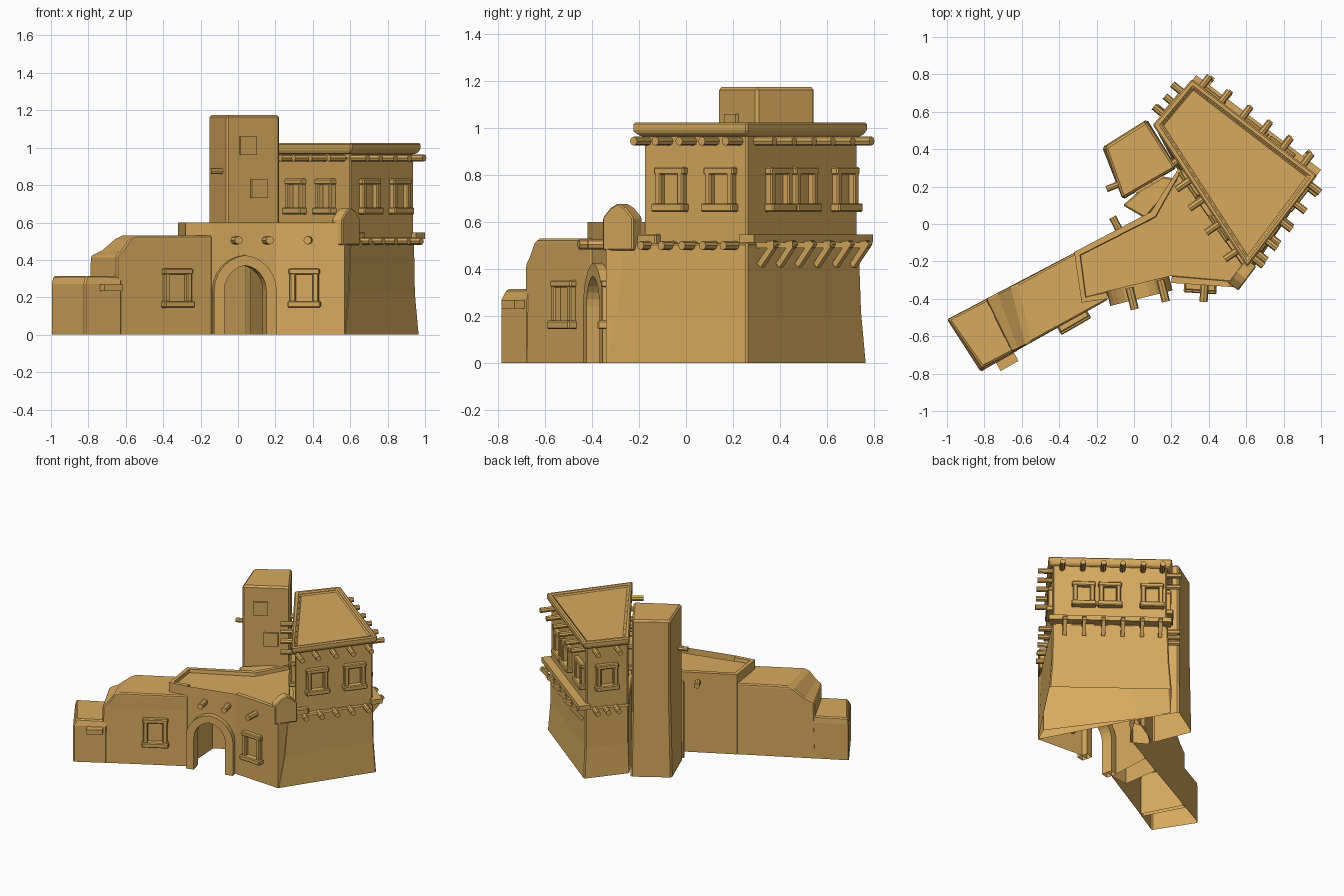
import bpy, bmesh, math
from mathutils import Matrix, Vector

cube = bpy.data.objects.get("Cube")
if cube:
    bpy.data.objects.remove(cube, do_unlink=True)

clay = bpy.data.materials.new("sand_clay")
clay.use_nodes = True
clay.diffuse_color = (0.68, 0.40, 0.11, 1)
clay.node_tree.nodes["Principled BSDF"].inputs["Base Color"].default_value = (0.68, 0.40, 0.11, 1)


def finish(name, bm, bevel=0):
    mesh = bpy.data.meshes.new(name)
    bm.to_mesh(mesh)
    bm.free()
    mesh.materials.append(clay)
    obj = bpy.data.objects.new(name, mesh)
    bpy.context.collection.objects.link(obj)
    if bevel:
        mod = obj.modifiers.new("worn_edges", "BEVEL")
        mod.width, mod.segments = bevel, 1
        mod.limit_method, mod.angle_limit = "ANGLE", math.radians(35)
    return obj


def loft(name, rings, recess=None, floor=False, skip=None, bevel=0.008):
    """Stack counter-clockwise outlines (z, points) into a shell with a sunken roof."""
    bm = bmesh.new()
    loops = [[bm.verts.new((x, y, z)) for x, y in pts] for z, pts in rings]
    n = len(loops[0])
    for low, high in zip(loops, loops[1:]):
        for i in range(n):
            if i != skip:
                j = (i + 1) % n
                bm.faces.new((low[i], low[j], high[j], high[i]))
    top = bm.faces.new(loops[-1])
    if floor:
        bm.faces.new(loops[0][::-1])
    bm.normal_update()
    if recess:
        width, depth = recess
        bmesh.ops.inset_region(bm, faces=[top], thickness=width)
        rim = bmesh.ops.inset_region(bm, faces=[top], thickness=0.004)
        for v in top.verts:
            v.co.z -= depth
    return finish(name, bm, bevel)


def wall(p, q):
    """Frame of a wall: x along it, -y outward, z up."""
    d = (Vector(q) - Vector(p)).normalized()
    m = Matrix(((d.x, -d.y, 0, p[0]), (d.y, d.x, 0, p[1]), (0, 0, 1, 0), (0, 0, 0, 1)))
    return m, (Vector(q) - Vector(p)).length


def add_box(bm, m, centre, size, tilt=0):
    local = Matrix.Translation(centre) @ Matrix.Rotation(tilt, 4, "X") @ Matrix.Diagonal((*size, 1))
    bmesh.ops.create_cube(bm, size=1, matrix=m @ local)


def beams(name, p, q, spots, z, length=0.1, radius=0.019, sink=0.03):
    m, span = wall(p, q)
    bm = bmesh.new()
    for t in spots:
        local = Matrix.Translation((t * span, (sink - length) / 2, z)) @ Matrix.Rotation(math.pi / 2, 4, "X")
        bmesh.ops.create_cone(bm, cap_ends=True, segments=8, radius1=radius, radius2=radius,
                              depth=length + sink, matrix=m @ local)
    return finish(name, bm)


def windows(name, p, q, spots, z, w=0.15, h=0.18):
    m, span = wall(p, q)
    bm = bmesh.new()
    for t in spots:
        u = t * span
        for s in (-1, 1):
            add_box(bm, m, (u + s * (w / 2 - 0.016), -0.005, z), (0.032, 0.05, h))
        add_box(bm, m, (u, -0.005, z + h / 2 - 0.012), (w + 0.01, 0.054, 0.032))
        add_box(bm, m, (u, -0.01, z - h / 2 + 0.012), (w + 0.02, 0.07, 0.036))
    return finish(name, bm, 0.006)


# Main tower: flared base, upper storey and overhanging roof
D, C, B, A = (0.13, 0.50), (0.60, -0.18), (0.94, 0.26), (0.32, 0.73)
base_foot = [(0.11, 0.52), (0.57, -0.34), (0.97, 0.26), (0.31, 0.77)]
base_mid = [(0.12, 0.51), (0.59, -0.30), (0.95, 0.26), (0.315, 0.75)]
base_top = [(0.12, 0.51), (0.60, -0.27), (0.945, 0.26), (0.32, 0.74)]
loft("main_tower_base", [(0, base_foot), (0.22, base_mid), (0.51, base_top)])
loft("main_tower_upper", [(0.45, [D, C, B, A]), (0.985, [D, C, B, A])])
lip_low = [(0.11, 0.52), (0.60, -0.20), (0.955, 0.26), (0.315, 0.75)]
lip_top = [(0.10, 0.53), (0.605, -0.23), (0.98, 0.26), (0.31, 0.775)]
loft("main_tower_roof", [(0.965, lip_low), (0.985, lip_top), (1.025, lip_top)],
     recess=(0.045, 0.02), floor=True)

sides = {
    "front": (D, C, (0.40, 0.74), (0.23, 0.38, 0.53, 0.72, 0.93)),
    "right": (C, B, (0.28, 0.76), (0.04, 0.25, 0.48, 0.70, 0.93)),
    "back": (B, A, (0.27, 0.50, 0.87), (0.08, 0.26, 0.44, 0.61, 0.79, 0.96)),
    "left": (A, D, (0.48,), (0.2, 0.72)),
}
for side, (p, q, panes, rods) in sides.items():
    windows(side + "_tower_windows", p, q, panes, 0.74)
    beams(side + "_roof_beams", p, q, rods, 0.945)
beams("right_floor_beams", C, B, (0.1, 0.3, 0.5, 0.7, 0.9), 0.50, 0.095)
beams("left_floor_beams", A, D, (0.2, 0.45, 0.7), 0.50, 0.09)

# Back ledge with slanted braces
m, span = wall(B, A)
bm = bmesh.new()
add_box(bm, m, (span / 2, -0.02, 0.53), (span + 0.06, 0.08, 0.035))
for t in (0.1, 0.27, 0.44, 0.61, 0.78, 0.94):
    add_box(bm, m, (t * span, -0.055, 0.465), (0.026, 0.026, 0.13), math.radians(40))
    add_box(bm, m, (t * span, -0.035, 0.505), (0.03, 0.12, 0.03))
finish("back_ledge", bm)

# Narrow tower
narrow = [(-0.17, 0.41), (-0.06, 0.13), (0.23, 0.30), (0.07, 0.56)]
crown = [(-0.155, 0.41), (-0.06, 0.135), (0.225, 0.30), (0.065, 0.55)]
loft("narrow_tower", [(0, narrow), (0.6, crown), (1.175, crown)], bevel=0.012)
m, span = wall(narrow[1], narrow[2])
bm = bmesh.new()
for u, z in ((0.13, 1.01), (0.20, 0.78)):
    add_box(bm, m, (u, 0, z), (0.10, 0.022, 0.10))
finish("narrow_tower_shutters", bm)
beams("narrow_tower_beam", narrow[0], narrow[1], (0.72,), 0.875, 0.06, 0.017)
loft("link_wall", [(0, [(-0.06, 0.10), (0.06, 0.03), (0.24, 0.24), (0.12, 0.26)]),
                   (0.58, [(-0.06, 0.10), (0.06, 0.03), (0.24, 0.24), (0.12, 0.26)])])

# Gatehouse: its front wall is a separate panel with an arched opening
P, Q, R = (-0.14, -0.40), (0.20, -0.315), (0.57, -0.34)
gate = [(-0.28, -0.42), P, Q, R, (0.62, -0.22), (0.24, 0.30), (0.09, 0.065), (-0.32, -0.15)]
loft("gatehouse", [(0, gate), (0.6, gate)], recess=(0.035, 0.025), skip=1, bevel=0)
m, span = wall(P, Q)
mid = span / 2


def arch(half, spring, rise, n=12):
    """Slightly pointed arch outline from the left foot to the right foot."""
    pts = [(-half, 0)]
    for i in range(n + 1):
        a = math.pi * (1 - i / n)
        pts.append((half * math.cos(a), spring + rise * (0.92 * math.sin(a) + 0.08 * (1 - abs(math.cos(a))))))
    return pts + [(half, 0)]


inner, outer = arch(0.115, 0.24, 0.13), arch(0.172, 0.24, 0.185)
bm = bmesh.new()
outline = [(0, 0)] + [(mid + x, z) for x, z in inner] + [(span, 0), (span, 0.6), (0, 0.6)]
bm.faces.new([bm.verts.new(m @ Vector((x, 0, z))) for x, z in outline])
finish("gate_front_wall", bm)

# Raised arch surround
bm = bmesh.new()
rails = [[bm.verts.new(m @ Vector((mid + x, y, z))) for x, z in pts]
         for pts, y in ((inner, 0.04), (inner, -0.04), (outer, -0.04), (outer, 0.04))]
for k in range(4):
    a, b = rails[k], rails[(k + 1) % 4]
    for i in range(len(a) - 1):
        bm.faces.new((a[i], a[i + 1], b[i + 1], b[i]))
bmesh.ops.recalc_face_normals(bm, faces=bm.faces)
finish("gate_arch", bm)

beams("gate_left_beams", P, Q, (0.36, 0.85), 0.505, 0.09, 0.022)
beams("gate_right_beam", Q, R, (0.48,), 0.505, 0.09, 0.022)
beams("gate_back_beam", gate[6], gate[7], (0.42,), 0.53, 0.07, 0.02)
windows("gate_window", Q, R, (0.42,), 0.25, 0.155, 0.2)

# Pointed corner post and low shoulder beside it
bm = bmesh.new()
m, _ = wall((0.57, -0.34), (0.645, -0.24))
tops = [(-0.02, 0.48), (0.14, 0.48), (0.14, 0.62), (0.10, 0.66), (0.06, 0.68), (0.02, 0.66), (-0.02, 0.62)]
face = bm.faces.new([bm.verts.new(m @ Vector((u, 0, z))) for u, z in tops])
ext = bmesh.ops.extrude_face_region(bm, geom=[face])
for v in ext["geom"]:
    if isinstance(v, bmesh.types.BMVert):
        v.co += m.to_3x3() @ Vector((0, 0.07, 0))
bmesh.ops.recalc_face_normals(bm, faces=bm.faces)
finish("corner_post", bm, 0.006)
bm = bmesh.new()
m, _ = wall(C, B)
add_box(bm, m, (0.03, -0.01, 0.525), (0.12, 0.05, 0.05))
finish("corner_shoulder", bm, 0.006)

# Long wall stepping down to the low end
end = [(-0.14, -0.405), (-0.16, -0.07)]
loft("long_wall", [(0, [(-0.65, -0.69)] + end + [(-0.80, -0.405)]),
                   (0.42, [(-0.65, -0.685)] + end + [(-0.79, -0.40)]),
                   (0.45, [(-0.62, -0.67)] + end + [(-0.73, -0.37)]),
                   (0.51, [(-0.58, -0.65)] + end + [(-0.66, -0.335)]),
                   (0.53, [(-0.55, -0.63)] + end + [(-0.62, -0.32)])])
low = [(-1.0, -0.51), (-0.82, -0.79), (-0.62, -0.675), (-0.77, -0.39)]
low_top = [(-0.99, -0.51), (-0.81, -0.765), (-0.62, -0.665), (-0.77, -0.395)]
loft("low_wall", [(0, low), (0.27, low), (0.315, low_top)])
windows("long_wall_window", (-0.82, -0.79), P, (0.72,), 0.25, 0.165, 0.2)
m, span = wall((-0.82, -0.79), P)
bm = bmesh.new()
add_box(bm, m, (0.15, -0.02, 0.25), (0.11, 0.06, 0.035))
finish("low_wall_peg", bm)
